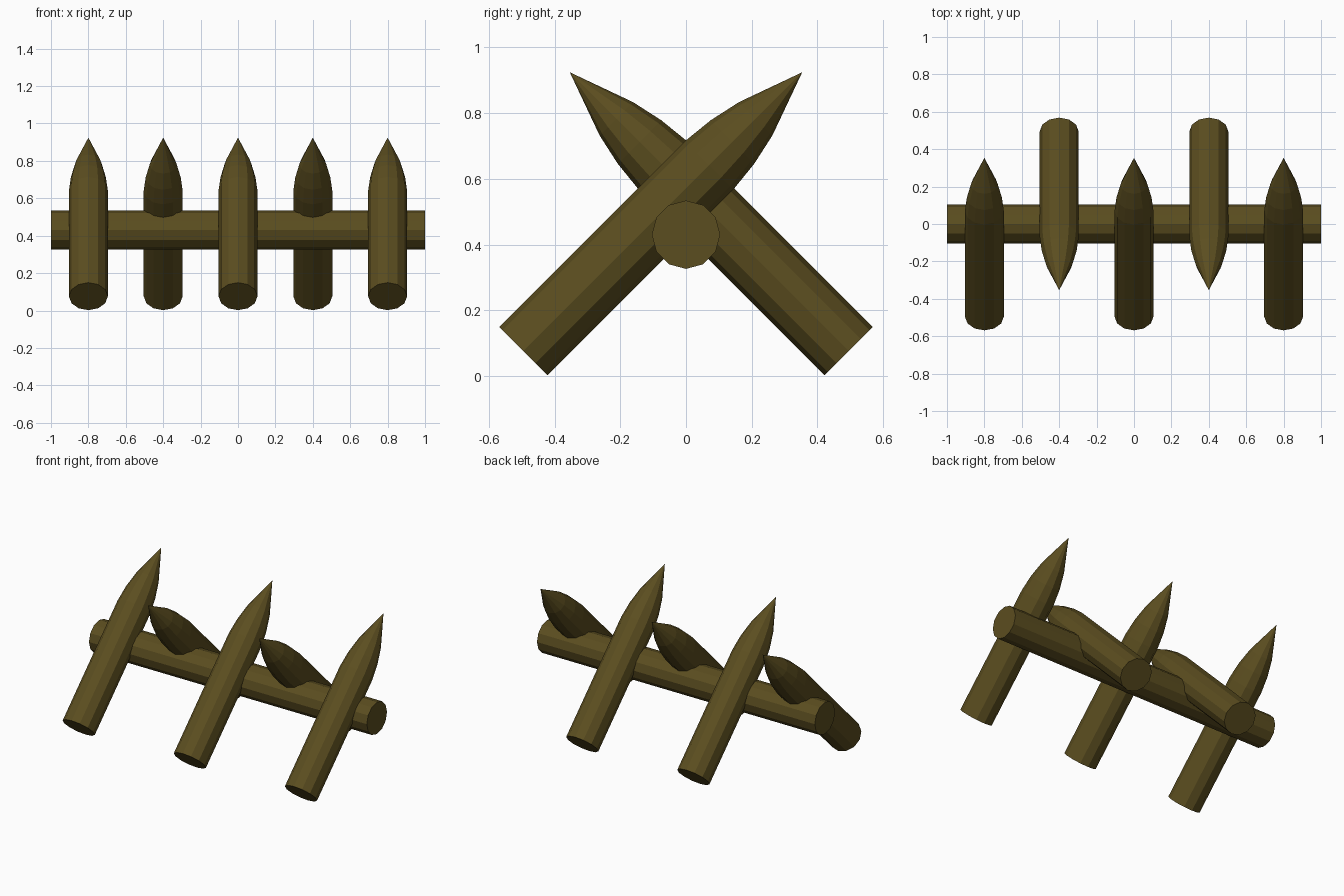
import bpy, bmesh
from math import pi, cos, sin, radians

if "Cube" in bpy.data.objects:
    bpy.data.objects.remove(bpy.data.objects["Cube"])

SIDES = 12
R = 0.104

wood = bpy.data.materials.new("dark_wood")
wood.diffuse_color = (0.105, 0.075, 0.014, 1)
wood.use_nodes = True
wood.node_tree.nodes["Principled BSDF"].inputs["Base Color"].default_value = wood.diffuse_color


def log(name, profile, location, rotation):
    """Lathe a faceted log along local z from (radius, height) pairs; radius 0 makes a point."""
    bm = bmesh.new()
    rings = []
    for r, h in profile:
        if r == 0:
            rings.append([bm.verts.new((0, 0, h))])
        else:
            rings.append([bm.verts.new((r * cos(2 * pi * i / SIDES), r * sin(2 * pi * i / SIDES), h))
                          for i in range(SIDES)])
    for a, b in zip(rings, rings[1:]):
        for i in range(SIDES):
            j = (i + 1) % SIDES
            if len(b) == 1:
                bm.faces.new((a[i], a[j], b[0]))
            else:
                bm.faces.new((a[i], a[j], b[j], b[i]))
    # flat end caps
    for ring in (rings[0], rings[-1]):
        if len(ring) > 1:
            bm.faces.new(ring)
    bmesh.ops.recalc_face_normals(bm, faces=bm.faces[:])
    mesh = bpy.data.meshes.new(name)
    bm.to_mesh(mesh)
    bm.free()
    mesh.materials.append(wood)
    obj = bpy.data.objects.new(name, mesh)
    obj.location = location
    obj.rotation_euler = rotation
    bpy.context.collection.objects.link(obj)
    return obj


# horizontal rail
log("rail", [(R, -1), (R, 1)], (0, 0, 0.43), (0, radians(90), 0))

# sharpened stakes, leaning alternately back and forward
stake_profile = [(R, 0), (R, 0.8), (R * 0.9, 0.9), (R * 0.69, 1.0), (0, 1.2)]
for i in range(5):
    side = -1 if i % 2 == 0 else 1
    log(f"stake_{i + 1}", stake_profile,
        (-0.8 + 0.4 * i, side * 0.495, R * sin(radians(45)) + 0.002),
        (side * radians(45), 0, 0))
